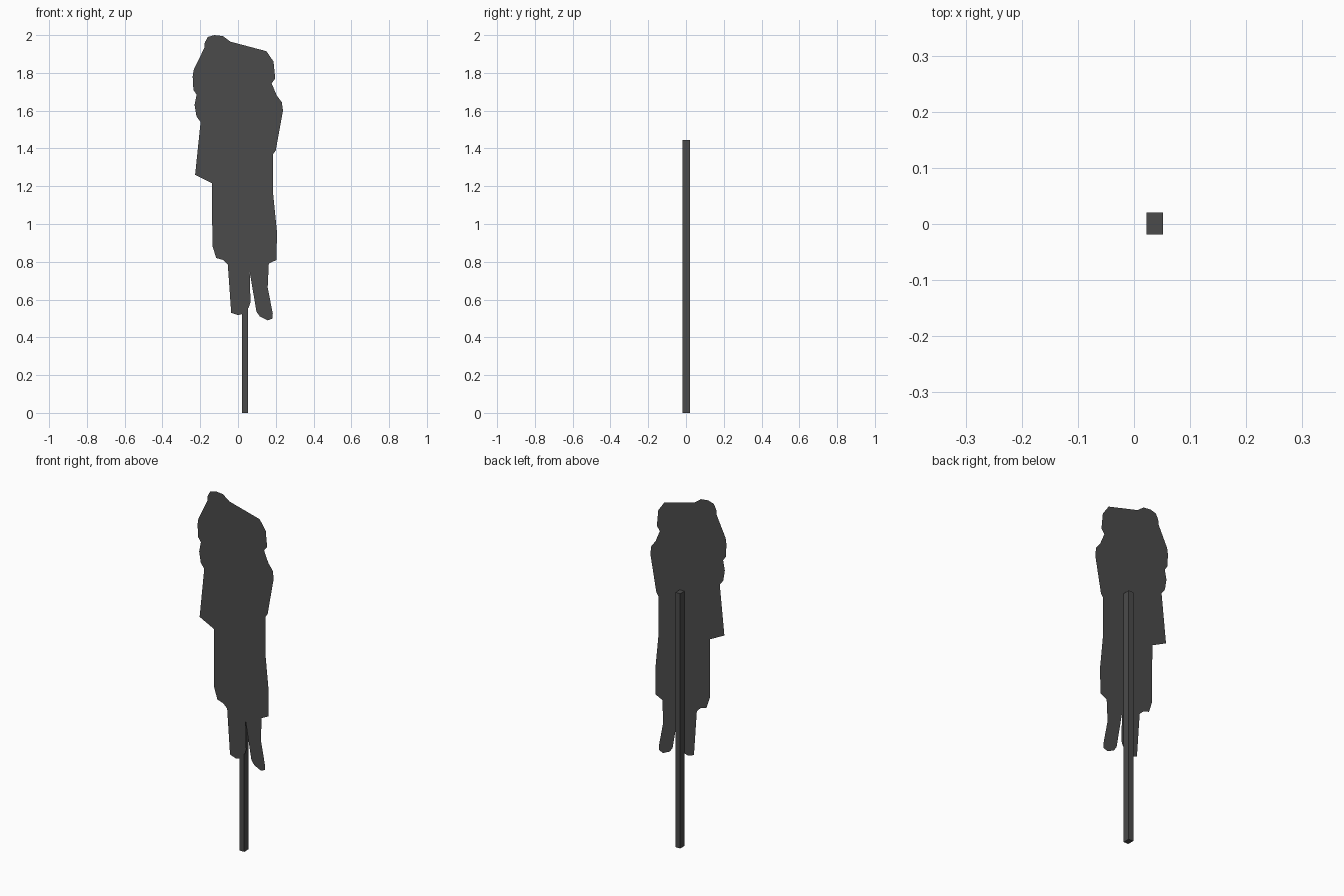
import bpy, bmesh

# One dark grey paint for everything
dark = bpy.data.materials.new("dark grey")
dark.diffuse_color = (0.07, 0.07, 0.07, 1)


def finish(bm, name):
    mesh = bpy.data.meshes.new(name)
    bm.to_mesh(mesh)
    bm.free()
    mesh.materials.append(dark)
    obj = bpy.data.objects.new(name, mesh)
    bpy.context.collection.objects.link(obj)
    return obj


# Flat cut-out silhouette panel, outlined clockwise from the top (x, z)
outline = [
    (-0.16, 1.99), (-0.125, 2.0), (-0.08, 1.995), (-0.04, 1.965), (0.15, 1.915),
    (0.188, 1.86), (0.197, 1.77), (0.178, 1.745), (0.205, 1.68), (0.232, 1.645),
    (0.238, 1.60), (0.2, 1.39), (0.186, 1.37), (0.186, 1.16), (0.206, 0.96),
    (0.204, 0.81), (0.163, 0.79), (0.157, 0.665), (0.184, 0.525), (0.183, 0.50),
    (0.158, 0.49), (0.116, 0.51), (0.098, 0.535), (0.062, 0.745), (0.066, 0.585),
    (0.058, 0.56), (0.042, 0.545), (0.032, 0.525), (0.0, 0.518), (-0.036, 0.53),
    (-0.054, 0.785), (-0.08, 0.81), (-0.115, 0.82), (-0.136, 0.885), (-0.137, 1.215),
    (-0.227, 1.26), (-0.198, 1.54), (-0.22, 1.57), (-0.23, 1.63), (-0.219, 1.685),
    (-0.236, 1.71), (-0.24, 1.78), (-0.235, 1.815), (-0.177, 1.935), (-0.176, 1.96),
]
bm = bmesh.new()
face = bm.faces.new([bm.verts.new((x, -0.02, z)) for x, z in reversed(outline)])
bm.normal_update()
if face.normal.y > 0:
    face.normal_flip()
bmesh.ops.triangulate(bm, faces=bm.faces[:])
finish(bm, "silhouette_panel")

# Square stake behind the panel
bm = bmesh.new()
bmesh.ops.create_cube(bm, size=1)
for v in bm.verts:
    v.co = (0.037 + v.co.x * 0.03, 0.001 + v.co.y * 0.039, (v.co.z + 0.5) * 1.446)
finish(bm, "support_stake")
